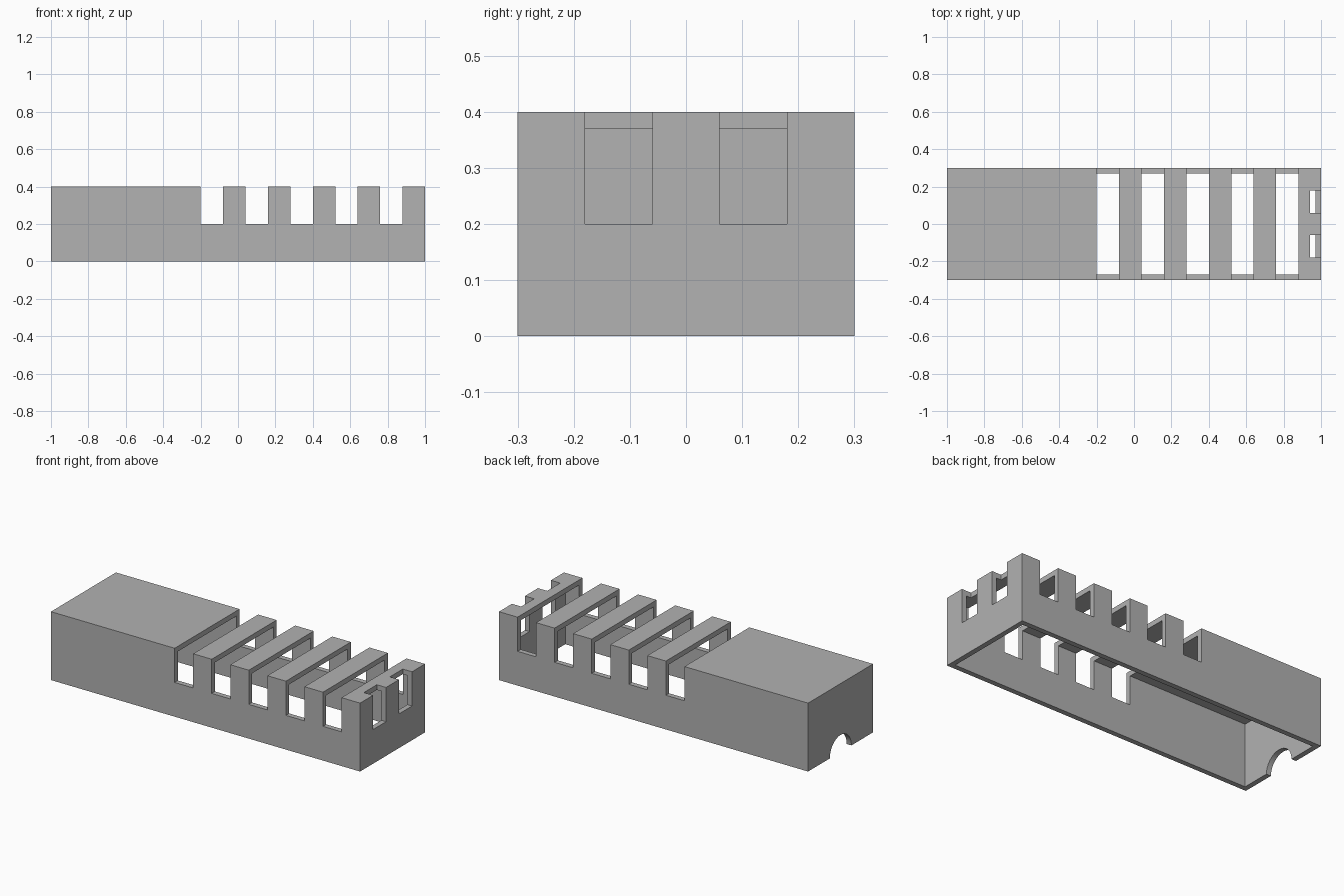
import bpy
import math

cube = bpy.data.objects.get("Cube")
if cube:
    bpy.data.objects.remove(cube, do_unlink=True)

LENGTH, WIDTH, HEIGHT, WALL = 2.0, 0.6, 0.4, 0.03
SLOT_FLOOR = 0.2
ABOVE = HEIGHT + 0.1

grey = bpy.data.materials.new("plain grey")
grey.use_nodes = True
colour = (0.445, 0.445, 0.445, 1)
grey.diffuse_color = colour
grey.node_tree.nodes["Principled BSDF"].inputs["Base Color"].default_value = colour


def box(name, x, y, z):
    """Box from three (low, high) ranges."""
    ranges = (x, y, z)
    bpy.ops.mesh.primitive_cube_add(size=1, location=[(a + b) / 2 for a, b in ranges])
    obj = bpy.context.object
    obj.name = name
    obj.scale = [b - a for a, b in ranges]
    bpy.ops.object.transform_apply(location=True, rotation=True, scale=True)
    obj.data.materials.append(grey)
    return obj


def cut(target, cutter):
    """Subtract the cutter, then discard it."""
    cutter.hide_render = True
    mod = target.modifiers.new(cutter.name, "BOOLEAN")
    mod.operation = "DIFFERENCE"
    mod.solver = "EXACT"
    mod.object = cutter
    bpy.context.view_layer.objects.active = target
    bpy.ops.object.modifier_apply(modifier=mod.name)
    bpy.data.objects.remove(cutter, do_unlink=True)


# Box cover, hollow and open underneath
half_l, half_w = LENGTH / 2, WIDTH / 2
cover = box("vented_cover", (-half_l, half_l), (-half_w, half_w), (0, HEIGHT))
in_l, in_w = half_l - WALL, half_w - WALL
cut(cover, box("cavity", (-in_l, in_l), (-in_w, in_w), (-0.1, HEIGHT - WALL)))

# Cross slots through roof and both long sides
for i in range(5):
    start = -0.2 + 0.24 * i
    cut(cover, box("cross_slot", (start, start + 0.12), (-0.5, 0.5), (SLOT_FLOOR, ABOVE)))

# Two notches in the right end
for side in (-1, 1):
    edges = sorted((side * 0.06, side * 0.18))
    cut(cover, box("end_notch", (0.94, 1.1), edges, (SLOT_FLOOR, ABOVE)))

# Half-round cable opening in the other end
bpy.ops.mesh.primitive_cylinder_add(vertices=32, radius=0.1, depth=0.2,
                                    location=(-half_l, 0, 0),
                                    rotation=(0, math.pi / 2, 0))
opening = bpy.context.object
opening.name = "cable_opening"
opening.data.materials.append(grey)
cut(cover, opening)

# Smooth only the arch
bpy.ops.object.select_all(action="DESELECT")
cover.select_set(True)
bpy.context.view_layer.objects.active = cover
bpy.ops.object.shade_smooth_by_angle(angle=math.radians(30))
